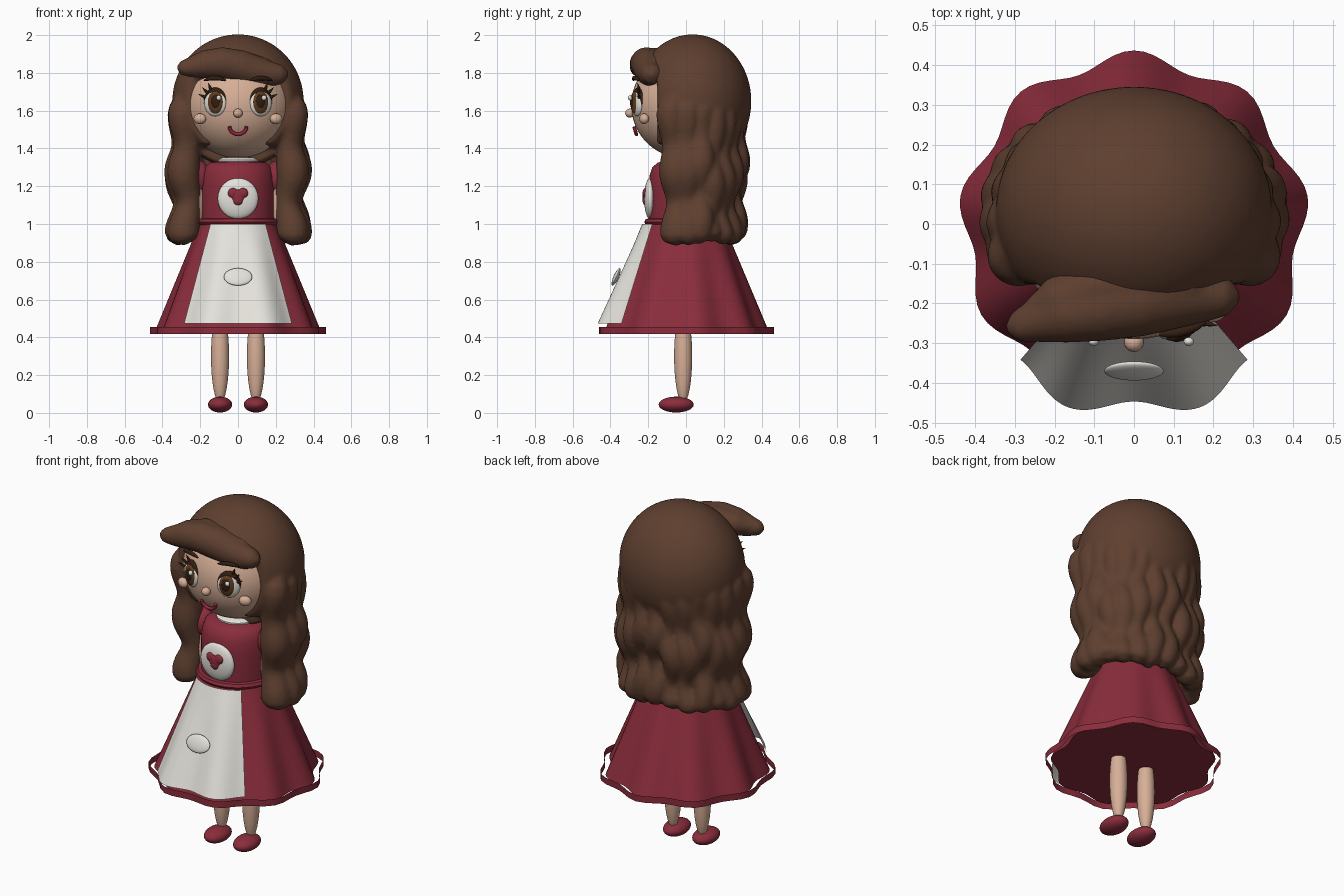
import bpy, bmesh, random
from math import sin, cos, pi, radians, sqrt
from mathutils import Vector, Matrix, Euler

random.seed(4)
if "Cube" in bpy.data.objects:
    bpy.data.objects.remove(bpy.data.objects["Cube"])


def material(name, r, g, b):
    m = bpy.data.materials.new(name)
    m.use_nodes = True
    m.diffuse_color = (r, g, b, 1)
    bsdf = next(n for n in m.node_tree.nodes if n.type == "BSDF_PRINCIPLED")
    bsdf.inputs["Base Color"].default_value = (r, g, b, 1)
    return m


HAIR = material("hair brown", .112, .05, .029)
SKIN = material("skin", .68, .43, .31)
RED = material("dress red", .255, .026, .045)
WHITE = material("apron white", .78, .76, .71)
DARK = material("lash brown", .03, .013, .006)
IRIS = material("iris brown", .12, .045, .015)
LIP = material("lip red", .33, .02, .05)


def finish(bm, name, mat, angle=50, fix=True):
    if fix:
        bmesh.ops.recalc_face_normals(bm, faces=bm.faces)
    mesh = bpy.data.meshes.new(name)
    bm.to_mesh(mesh)
    bm.free()
    mesh.materials.append(mat)
    ob = bpy.data.objects.new(name, mesh)
    bpy.context.collection.objects.link(ob)
    bpy.ops.object.select_all(action="DESELECT")
    ob.select_set(True)
    bpy.context.view_layer.objects.active = ob
    bpy.ops.object.shade_smooth_by_angle(angle=radians(angle))
    return ob


def merge_softly(ob, voxel, iterations):
    mod = ob.modifiers.new("merge", "REMESH")
    mod.mode = "VOXEL"
    mod.voxel_size = voxel
    mod.use_smooth_shade = True
    mod = ob.modifiers.new("soften", "SMOOTH")
    mod.iterations = iterations


def add_ball(bm, loc, size, rot=(0, 0, 0), seg=32):
    mat = Matrix.LocRotScale(Vector(loc), Euler(rot), Vector(size))
    return bmesh.ops.create_uvsphere(bm, u_segments=seg, v_segments=seg // 2, radius=1, matrix=mat)["verts"]


def ball(name, mat, loc, size, rot=(0, 0, 0), seg=32):
    bm = bmesh.new()
    add_ball(bm, loc, size, rot, seg)
    return finish(bm, name, mat)


def skin_rings(bm, rings, closed=True):
    for a, b in zip(rings, rings[1:]):
        n = len(a)
        for i in range(n if closed else n - 1):
            j = (i + 1) % n
            bm.faces.new((a[i], a[j], b[j], b[i]))


def add_tube(bm, points, radii, sides=12):
    pts = [Vector(p) for p in points]
    rings = []
    for i, p in enumerate(pts):
        tangent = (pts[min(i + 1, len(pts) - 1)] - pts[max(i - 1, 0)]).normalized()
        u = tangent.cross(Vector((0, 1, .01))).normalized()
        v = tangent.cross(u)
        rings.append([bm.verts.new(p + radii[i] * (u * cos(2 * pi * k / sides) + v * sin(2 * pi * k / sides)))
                      for k in range(sides)])
    skin_rings(bm, rings)
    bm.faces.new(rings[0])
    bm.faces.new(rings[-1])


def tube(name, mat, points, radii, sides=12):
    bm = bmesh.new()
    add_tube(bm, points, radii, sides)
    return finish(bm, name, mat)


def lathe(name, mat, profile, seg=48):
    bm = bmesh.new()
    rings = [[bm.verts.new((r * cos(2 * pi * k / seg), r * sin(2 * pi * k / seg), z)) for k in range(seg)]
             for r, z in profile]
    skin_rings(bm, rings)
    bm.faces.new(rings[0])
    bm.faces.new(rings[-1])
    return finish(bm, name, mat)


def pleated(name, mat, top, bottom, fold, half=pi, seg=108, cap=False):
    """Cone-like cloth with nine folds; top and bottom are (radius, height)."""
    bm = bmesh.new()
    rings, rows, full = [], 14, half == pi
    for row in range(rows + 1):
        t = row / rows
        ring = []
        for k in range(seg if full else seg + 1):
            a = -pi / 2 - half + 2 * half * k / seg
            r = top[0] + (bottom[0] - top[0]) * t + fold(t) * cos(9 * (a - pi / 2))
            ring.append(bm.verts.new((r * cos(a), r * sin(a) - .007, top[1] + (bottom[1] - top[1]) * t)))
        rings.append(ring)
    skin_rings(bm, rings[::-1], full)
    if cap:
        bm.faces.new(rings[0])
        bm.faces.new(rings[-1])
    return finish(bm, name, mat, fix=cap)


# Dress
pleated("skirt", RED, (.203, 1.01), (.425, .435), lambda t: .019 * t, cap=True)
pleated("hem_ribbon", RED, (.456, .456), (.456, .418), lambda t: .018, seg=54)
pleated("apron", WHITE, (.225, 1.0), (.462, .472), lambda t: .022 * t, half=radians(40.5), seg=40)
ball("apron_pocket", WHITE, (0, -.37, .72), (.075, .014, .05), (radians(-24), 0, 0))
lathe("bodice", RED, [(.195, .99), (.196, 1.1), (.197, 1.2), (.192, 1.26), (.178, 1.3), (.15, 1.325), (.1, 1.335)])
lathe("belt", RED, [(.195, .992), (.213, .996), (.221, 1.01), (.213, 1.026), (.195, 1.03)])
lathe("collar", WHITE, [(.09, 1.315), (.115, 1.325), (.115, 1.34), (.095, 1.352), (.08, 1.352)])
lathe("neck", SKIN, [(.075, 1.3), (.07, 1.42)])

# Chest badge with a puffy heart
ball("badge", WHITE, (0, -.19, 1.135), (.108, .032, .108))
bm = bmesh.new()
for x, z, r in ((-.026, 1.163, .028), (.026, 1.163, .028), (0, 1.147, .038), (0, 1.125, .028)):
    add_ball(bm, (x, -.214, z), (r, .016, r), seg=24)
finish(bm, "badge_heart", RED)

# Limbs, mirrored
for side, word in ((1, "left"), (-1, "right")):
    ball(word + "_leg", SKIN, (side * .095, -.015, .3), (.048, .048, .25))
    ball(word + "_shoe", RED, (side * .095, -.052, .044), (.064, .093, .042))
    ball(word + "_sleeve", RED, (side * .205, 0, 1.245), (.06, .08, .09))
    ball(word + "_arm", SKIN, (side * .22, -.03, 1.11), (.042, .045, .14))

# Head and face
ball("head", SKIN, (0, -.01, 1.63), (.293, .28, .282), seg=48)
ball("nose", SKIN, (0, -.297, 1.587), (.025, .025, .024), seg=20)
smile = [(.045 * cos(pi + pi * k / 12), -.275 + .012 * sin(pi * k / 12), 1.515 - .04 * sin(pi * k / 12))
         for k in range(13)]
tube("mouth", LIP, smile, [.0095] * 13)
for side, word in ((1, "left"), (-1, "right")):
    x, turn = side * .12, (0, 0, side * radians(22))
    ball(word + "_cheek", SKIN, (side * .202, -.222, 1.557), (.034, .024, .028), turn)
    ball(word + "_eye_rim", DARK, (x, -.253, 1.65), (.064, .024, .073), turn)
    ball(word + "_eye_white", WHITE, (x, -.257, 1.64), (.062, .026, .07), turn)
    ball(word + "_iris", IRIS, (x, -.27, 1.643), (.045, .019, .06), turn)
    ball(word + "_pupil", DARK, (x, -.282, 1.648), (.027, .012, .038), turn)
    ball(word + "_eye_glint", WHITE, (x + .018, -.296, 1.668), (.013, .011, .014), seg=16)
    brow = [(side * (.065 + .115 * t), -.278 + .03 * t * t, 1.755 + .018 * sin(pi * (t * .8 + .1)))
            for t in (0, .2, .4, .6, .8, 1)]
    tube(word + "_brow", DARK, brow, [.004, .01, .012, .012, .01, .003])
    bm = bmesh.new()
    for k in range(3):
        a = radians(18 + 24 * k)
        root = Vector((x + side * .055 * cos(a), -.248, 1.65 + .066 * sin(a)))
        tip = root + Vector((side * .038 * cos(a), -.008, .03 * sin(a) + .008))
        add_tube(bm, [root, root.lerp(tip, .5), tip], [.008, .006, .001], 8)
    finish(bm, word + "_lashes", DARK)

# Hair: a cap opened for the face, with wavy locks growing out of it
bm = bmesh.new()
for v in add_ball(bm, (0, .035, 1.65), (.348, .311, .354), seg=64):
    if v.co.z < 1.42:
        v.co.y = max(v.co.y, -.05)
    elif v.co.z < 1.77:
        v.co.y = max(v.co.y, -.152)
locks, steps = 15, 32
for i in range(locks):
    f = i / (locks - 1)
    edge = abs(2 * f - 1) ** 3
    phase = random.uniform(-1.6, 1.6) * (1 - edge)
    low = .89 + random.uniform(-.005, .022)
    pts, radii = [], []
    for s in range(steps + 1):
        t = s / steps
        z = 1.74 + (low - 1.74) * t
        wave = cos(2 * pi * (z - 1.28) / .33 + phase)
        emerge = min(1, (1.74 - z) / .14)
        grow = min(1, max(.1, (1.68 - z) / .35))
        part = min(1, max(0, (1.56 - z) / .24))
        a = radians(90 + (104 + 13 * part) * (2 * f - 1))
        a += .05 * grow * sin(2 * pi * z / .3 + 2 * phase) * (1 - edge)
        flare = .016 * grow * wave - .035 * (1 - emerge) + .01 * edge * part
        forward = .075 * edge * (1 - part) * emerge
        pts.append(((.298 + flare) * cos(a), .05 + (.228 + flare - .03 * t) * sin(a) - forward, z))
        r = (.058 + .018 * edge) * (1 + (.1 + .04 * edge) * grow * wave) * (.5 + .5 * emerge)
        radii.append(r * sqrt(max(.03, 1 - max(0, (t - .93) / .07) ** 2)))
    add_tube(bm, pts, radii, 14)
merge_softly(finish(bm, "hair", HAIR), .012, 4)

# Swept fringe with a fuller roll behind it
bm = bmesh.new()
front = [(-.322, -.262, 1.826), (-.3, -.26, 1.826), (-.25, -.245, 1.83), (-.18, -.226, 1.845),
         (-.09, -.21, 1.851), (.01, -.194, 1.832), (.1, -.182, 1.805), (.18, -.18, 1.792),
         (.238, -.183, 1.793), (.268, -.183, 1.796)]
add_tube(bm, front, [.012, .038, .055, .075, .086, .09, .083, .067, .048, .012], 24)
back = [(-.26, -.22, 1.84), (-.2, -.195, 1.85), (-.1, -.165, 1.86), (.02, -.145, 1.84), (.14, -.15, 1.81),
        (.21, -.16, 1.795)]
add_tube(bm, back, [.03, .06, .075, .08, .07, .02], 24)
merge_softly(finish(bm, "fringe", HAIR, 180), .01, 7)
